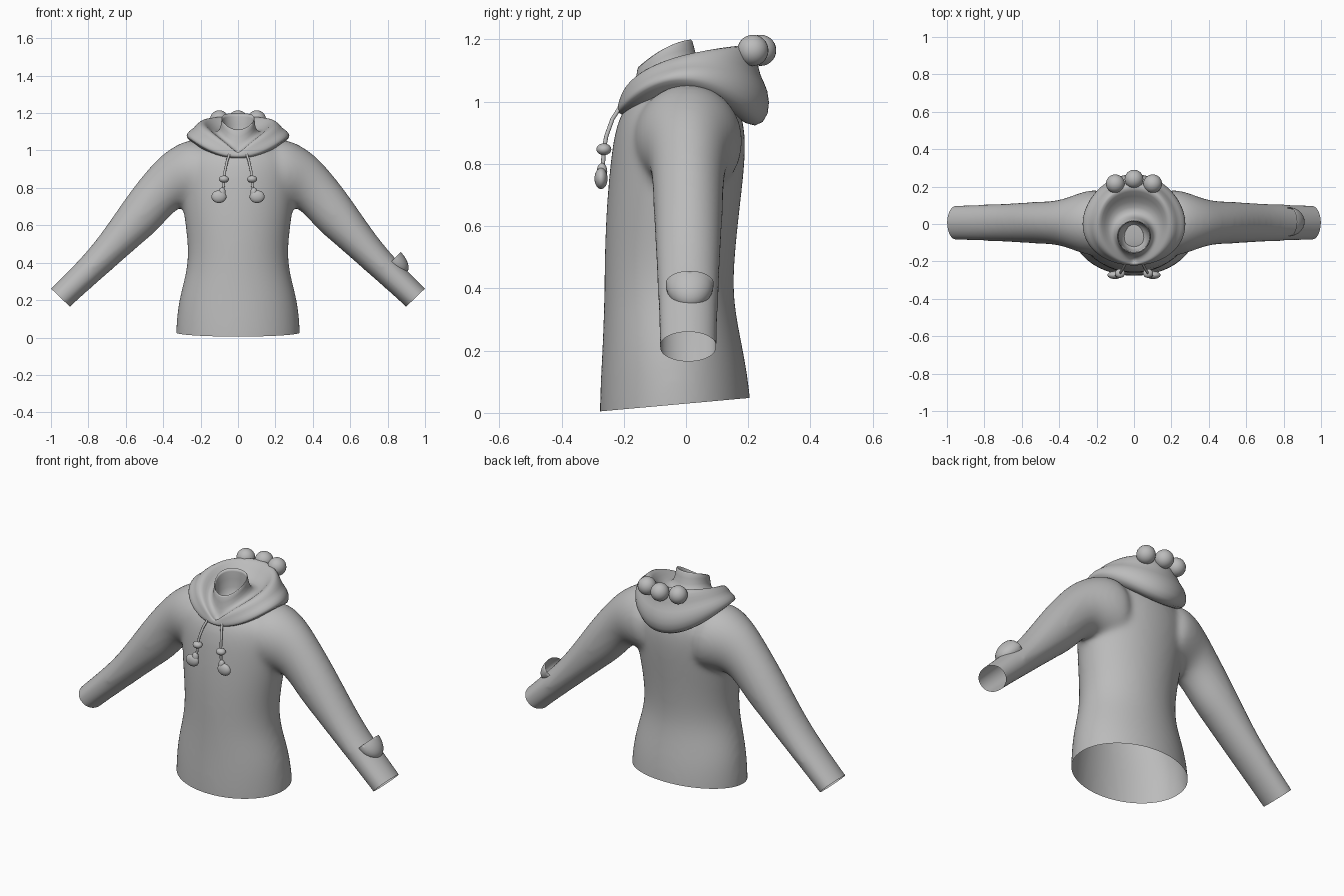
import bpy
import bmesh
from math import sin, cos, pi
from mathutils import Vector, Matrix

default_cube = bpy.data.objects.get("Cube")
if default_cube:
    bpy.data.objects.remove(default_cube, do_unlink=True)

# One plain cloth colour for everything
cloth = bpy.data.materials.new("grey_cloth")
cloth.use_nodes = True
cloth.diffuse_color = (0.5, 0.5, 0.5, 1)
cloth.node_tree.nodes["Principled BSDF"].inputs["Base Color"].default_value = (0.5, 0.5, 0.5, 1)


def add_object(name, bm):
    """Turn a bmesh into a smooth shaded object."""
    for face in bm.faces:
        face.smooth = True
    mesh = bpy.data.meshes.new(name)
    bm.to_mesh(mesh)
    bm.free()
    mesh.materials.append(cloth)
    obj = bpy.data.objects.new(name, mesh)
    bpy.context.collection.objects.link(obj)
    return obj


def loft(bm, rings, cap_start=True, cap_end=True):
    """Skin a list of closed rings of points."""
    loops = [[bm.verts.new(p) for p in ring] for ring in rings]
    count = len(loops[0])
    faces = []
    for low, high in zip(loops, loops[1:]):
        for i in range(count):
            j = (i + 1) % count
            faces.append(bm.faces.new((low[i], low[j], high[j], high[i])))
    if cap_start:
        faces.append(bm.faces.new(loops[0][::-1]))
    if cap_end:
        faces.append(bm.faces.new(loops[-1]))
    bmesh.ops.recalc_face_normals(bm, faces=faces)


def subdivide(obj, levels):
    modifier = obj.modifiers.new("soft_folds", "SUBSURF")
    modifier.levels = modifier.render_levels = levels


def ball(name, centre, radii):
    bm = bmesh.new()
    place = Matrix.Translation(centre) @ Matrix.Diagonal((*radii, 1))
    bmesh.ops.create_uvsphere(bm, u_segments=24, v_segments=14, radius=1, matrix=place)
    add_object(name, bm)


def angles(count):
    return [2 * pi * i / count for i in range(count)]


# Torso: height, half width, front y, back y
torso_rows = [
    (-0.25, 0.335, -0.28, 0.22), (0.03, 0.335, -0.279, 0.213),
    (0.2, 0.32, -0.269, 0.185), (0.36, 0.27, -0.263, 0.15),
    (0.5, 0.267, -0.262, 0.156), (0.65, 0.288, -0.257, 0.172),
    (0.8, 0.308, -0.244, 0.19), (0.92, 0.315, -0.228, 0.193),
    (1.005, 0.28, -0.19, 0.16), (1.05, 0.15, -0.1, 0.1),
]
body = bmesh.new()
rings = []
for z, half, front, back in torso_rows:
    middle, depth = (front + back) / 2, (back - front) / 2
    rings.append([(half * cos(a), middle + depth * sin(a), z) for a in angles(48)])
loft(body, rings)

# Sleeves: upper edge x, z, lower edge x, z, half depth
sleeve_rows = [
    (0.14, 1.06, 0.12, 0.68, 0.18), (0.26, 1.062, 0.2, 0.69, 0.178),
    (0.34, 1.025, 0.27, 0.7, 0.155), (0.42, 0.968, 0.315, 0.695, 0.128),
    (0.5, 0.878, 0.37, 0.645, 0.116), (0.58, 0.777, 0.43, 0.572, 0.113),
    (0.68, 0.63, 0.53, 0.49, 0.108), (0.8, 0.462, 0.66, 0.375, 0.1),
    (1.0, 0.262, 0.9, 0.165, 0.094), (1.14, 0.122, 1.04, 0.025, 0.094),
]
for side in (-1, 1):
    rings = []
    for ux, uz, lx, lz, depth in sleeve_rows:
        centre = Vector((side * (ux + lx) / 2, 0.007, (uz + lz) / 2))
        up = Vector((side * (ux - lx) / 2, 0, (uz - lz) / 2))
        rings.append([centre + up * cos(a) + Vector((0, depth * sin(a), 0)) for a in angles(32)])
    loft(body, rings)
blank = add_object("garment_body_blank", body)

# Merge torso and sleeves into one soft skin
subdivide(blank, 2)
remesh = blank.modifiers.new("merge", "REMESH")
remesh.mode = "VOXEL"
remesh.voxel_size = 0.013
soften = blank.modifiers.new("soften", "SMOOTH")
soften.factor = 0.5
soften.iterations = 20
graph = bpy.context.evaluated_depsgraph_get()
merged = bpy.data.meshes.new_from_object(blank.evaluated_get(graph))
skin = bmesh.new()
skin.from_mesh(merged)
bpy.data.objects.remove(blank, do_unlink=True)
bpy.data.meshes.remove(merged)

# Open the hem and both cuffs with straight cuts
cuts = [((0, -0.275, 0.005), (0, 0.09, -1))]
for side in (-1, 1):
    cuts.append(((side * 0.95, 0, 0.214), (side * 0.69, 0, -0.72)))
for point, normal in cuts:
    bmesh.ops.bisect_plane(skin, geom=skin.verts[:] + skin.edges[:] + skin.faces[:],
                           plane_co=point, plane_no=normal, clear_outer=True)
add_object("garment_body", skin)

# Hood: half width, y front/side/back, z front/side/back, pointedness at the front
hood_rows = [
    (0.22, -0.19, 0.0, 0.16, 0.95, 1.02, 0.95, 0),
    (0.265, -0.215, 0.0, 0.225, 0.962, 1.06, 0.908, 0),
    (0.28, -0.222, 0.0, 0.272, 0.967, 1.077, 0.955, 0),
    (0.265, -0.222, 0.0, 0.266, 0.975, 1.105, 1.04, 0.2),
    (0.236, -0.22, 0.0, 0.236, 0.98, 1.118, 1.085, 0.4),
    (0.222, -0.218, 0.0, 0.232, 0.982, 1.14, 1.13, 0.7),
    (0.195, -0.214, 0.0, 0.21, 0.985, 1.155, 1.19, 1),
    (0.175, -0.205, 0.0, 0.18, 0.982, 1.148, 1.18, 1),
    (0.14, -0.195, -0.01, 0.12, 0.98, 1.105, 1.11, 1),
    (0.11, -0.18, -0.05, 0.06, 0.99, 1.095, 1.09, 0.8),
    (0.09, -0.165, -0.06, 0.035, 1.03, 1.12, 1.13, 0.3),
    (0.09, -0.157, -0.065, 0.02, 1.118, 1.18, 1.208, 0),
    (0.083, -0.148, -0.065, 0.012, 1.113, 1.174, 1.2, 0),
    (0.075, -0.135, -0.06, 0.015, 1.03, 1.07, 1.08, 0),
    (0.05, -0.1, -0.06, 0.0, 1.02, 1.03, 1.03, 0),
]


def around(t, front, side, back, point):
    """Blend front, side and back values around the neck."""
    mean, swing = (front + back) / 2, (front - back) / 2
    smooth = (mean + side) / 2 + swing * cos(t) + (mean - side) / 2 * cos(2 * t)
    s = abs(sin(t / 2))
    rise = (side - front - (back - front) / 2) / (0.7071 - 0.5)
    sharp = front + rise * s + (back - front - rise) * s * s
    return smooth + (sharp - smooth) * point


hood = bmesh.new()
rings = []
for half, yf, ys, yb, zf, zs, zb, point in hood_rows:
    rings.append([(half * sin(t), around(t, yf, ys, yb, 0), around(t, zf, zs, zb, point))
                  for t in angles(48)])
loft(hood, rings, cap_start=False)
subdivide(add_object("hood", hood), 1)

# Three pompoms on the back of the hood
for name, x, y in (("right", -0.1, 0.215), ("middle", 0, 0.24), ("left", 0.1, 0.215)):
    ball("pompom_" + name, (x, y, 1.165), (0.05, 0.05, 0.05))

# Drawstrings with a bead and a drop shaped end
for name, side in (("right", -1), ("left", 1)):
    curve = bpy.data.curves.new("drawstring_" + name, "CURVE")
    curve.dimensions = "3D"
    curve.bevel_depth = 0.007
    curve.bevel_resolution = 2
    curve.use_fill_caps = True
    path = [(0.045, -0.21, 0.985), (0.058, -0.236, 0.945), (0.07, -0.256, 0.89),
            (0.074, -0.264, 0.845), (0.08, -0.268, 0.78)]
    spline = curve.splines.new("POLY")
    spline.points.add(len(path) - 1)
    for knot, (x, y, z) in zip(spline.points, path):
        knot.co = (side * x, y, z, 1)
    curve.materials.append(cloth)
    string = bpy.data.objects.new("drawstring_" + name, curve)
    bpy.context.collection.objects.link(string)
    ball("bead_" + name, (side * 0.075, -0.264, 0.847), (0.027, 0.024, 0.019))
    ball("string_end_" + name, (side * 0.102, -0.273, 0.753), (0.04, 0.021, 0.034))
    ball("string_end_neck_" + name, (side * 0.085, -0.27, 0.775), (0.019, 0.017, 0.028))

# Half cup patch on the left sleeve, open towards the shoulder
patch = bmesh.new()
bmesh.ops.create_uvsphere(patch, u_segments=32, v_segments=20, radius=1)
bmesh.ops.bisect_plane(patch, geom=patch.verts[:] + patch.edges[:] + patch.faces[:],
                       plane_co=(0, 0, 0), plane_no=(-1, 0, 0), clear_outer=True)
along, outward = Vector((0.71, 0, -0.71)), Vector((0.71, 0, 0.71))
for vert in patch.verts:
    x, y, z = vert.co
    vert.co = Vector((0.83, 0.012, 0.416)) + along * x * 0.1 + outward * z * 0.057
    vert.co.y += y * 0.077
add_object("sleeve_patch", patch)
